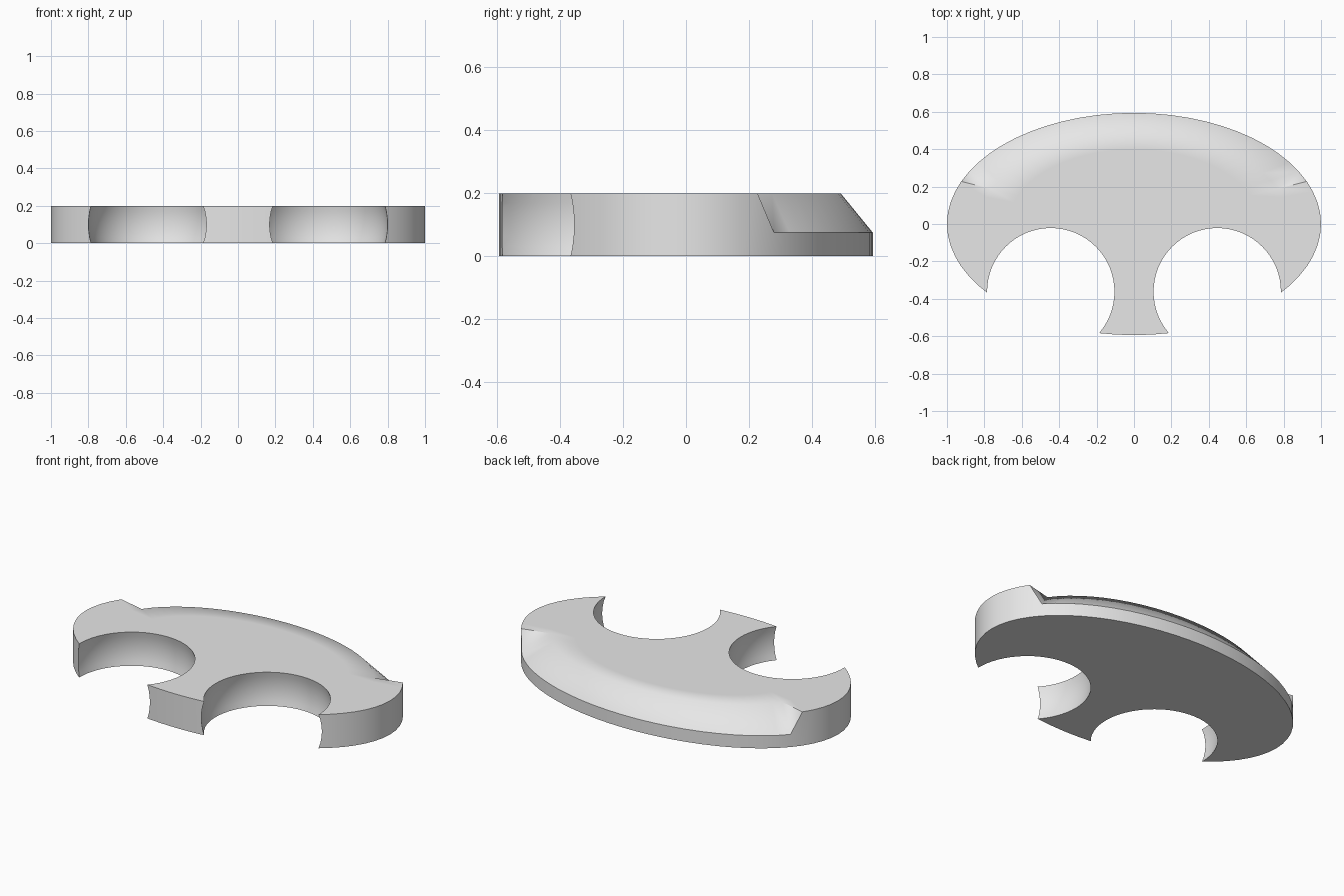
import bpy, bmesh, math

if "Cube" in bpy.data.objects:
    bpy.data.objects.remove(bpy.data.objects["Cube"])

A, B, H, LOW, N = 1.0, 0.594, 0.2, 0.075, 64

grey = bpy.data.materials.new("light grey")
grey.diffuse_color = (0.8, 0.8, 0.8, 1)
grey.use_nodes = True
grey.node_tree.nodes["Principled BSDF"].inputs["Base Color"].default_value = grey.diffuse_color


def ring(bm, scale, height):
    """One elliptical loop of vertices; height is a function of the index."""
    return [bm.verts.new((A * scale * math.cos(2 * math.pi * i / N),
                          B * scale * math.sin(2 * math.pi * i / N),
                          height(i))) for i in range(N)]


# Oval plate with a chamfered back rim
bm = bmesh.new()
base = ring(bm, 1, lambda i: 0)
rim = ring(bm, 1, lambda i: LOW if 5 <= i <= 27 else H)
inner = ring(bm, 0.828, lambda i: H)
flat = ring(bm, 0.67, lambda i: H)
bm.faces.new(base[::-1])
bm.faces.new(flat)
for i in range(N):
    j = (i + 1) % N
    bm.faces.new((base[i], base[j], rim[j], rim[i]))
    bm.faces.new((inner[i], inner[j], flat[j], flat[i]))
    if i == 4:        # stepped chamfer ends
        bm.faces.new((rim[i], rim[j], inner[i]))
        bm.faces.new((inner[i], rim[j], inner[j]))
    elif i == 27:
        bm.faces.new((rim[i], rim[j], inner[j]))
        bm.faces.new((inner[i], rim[i], inner[j]))
    else:
        bm.faces.new((rim[i], rim[j], inner[j], inner[i]))
me = bpy.data.meshes.new("plate")
bm.to_mesh(me)
bm.free()
me.materials.append(grey)
plate = bpy.data.objects.new("oval_plate", me)
bpy.context.collection.objects.link(plate)

# Two ball-shaped scoops at the front
cutters = []
for side in (-1, 1):
    bpy.ops.mesh.primitive_uv_sphere_add(segments=64, ring_count=32, radius=0.355,
                                         location=(side * 0.445, -0.362, H / 2))
    cut = bpy.context.object
    cut.name = "scoop_cutter"
    cut.hide_render = True
    cut.data.materials.append(grey)
    mod = plate.modifiers.new("scoop", 'BOOLEAN')
    mod.operation, mod.solver, mod.object = 'DIFFERENCE', 'EXACT', cut
    cutters.append(cut)

# Apply the cuts and remove the cutters
dg = bpy.context.evaluated_depsgraph_get()
result = bpy.data.meshes.new_from_object(plate.evaluated_get(dg))
plate.modifiers.clear()
plate.data = result
for cut in cutters:
    bpy.data.objects.remove(cut)

# Smooth shading; crisp at steep edges and along the low rim
bm = bmesh.new()
bm.from_mesh(result)
for f in bm.faces:
    f.smooth = True
for e in bm.edges:
    on_rim = all(abs(v.co.z - LOW) < 1e-4 and v.co.y > 0.2 for v in e.verts)
    e.smooth = not (on_rim or e.calc_face_angle(0) > math.radians(60))
bm.to_mesh(result)
bm.free()
